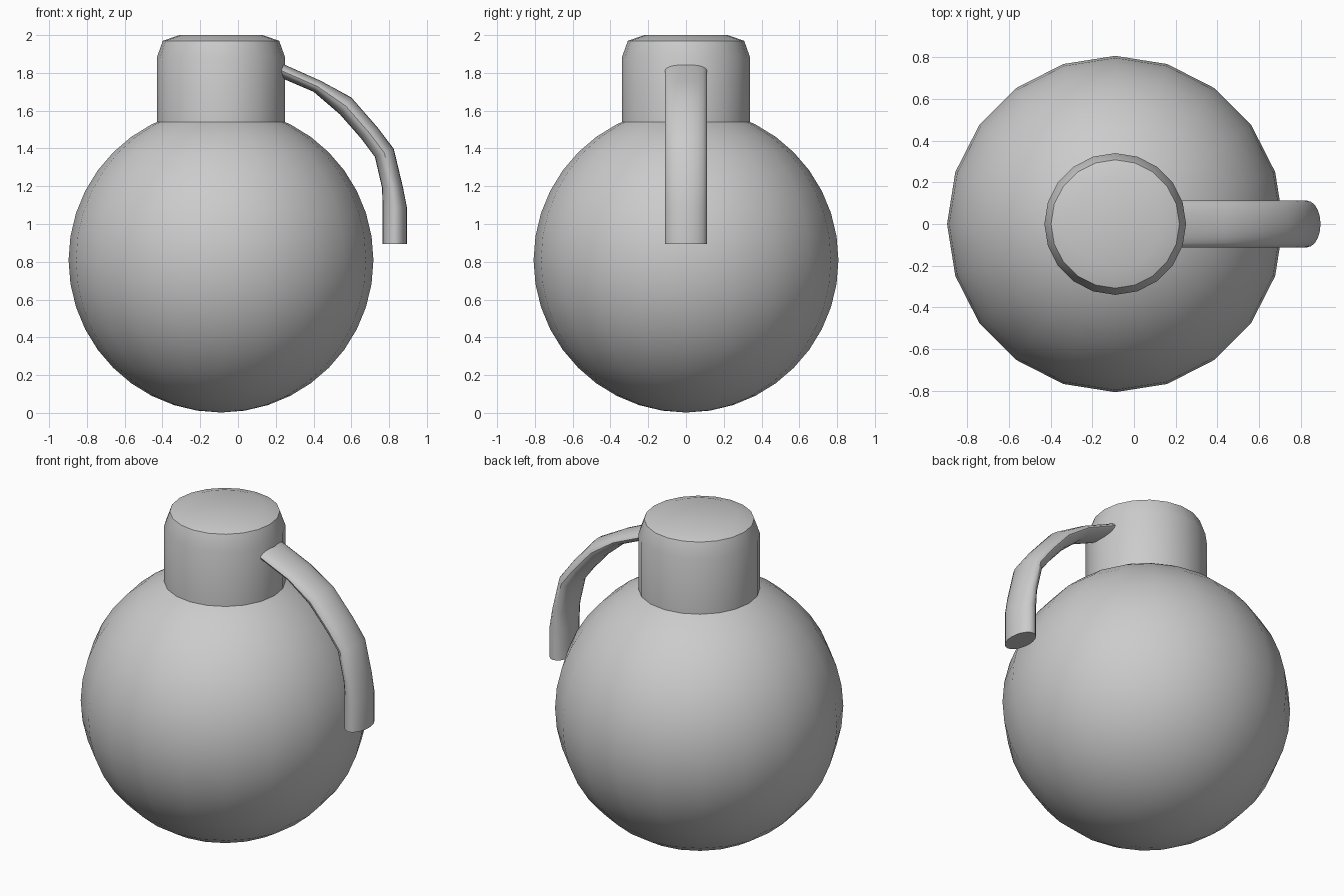
import bpy, bmesh, math
from mathutils import Vector

if "Cube" in bpy.data.objects:
    bpy.data.objects.remove(bpy.data.objects["Cube"])

CX = -0.09   # axis of the round body
SIDES = 20


def smooth(obj, angle=35):
    bpy.ops.object.select_all(action='DESELECT')
    obj.select_set(True)
    bpy.context.view_layer.objects.active = obj
    bpy.ops.object.shade_smooth_by_angle(angle=math.radians(angle))


def loft(name, rings, cap_ends=True):
    """Skin a list of closed point loops."""
    bm = bmesh.new()
    loops = [[bm.verts.new(p) for p in ring] for ring in rings]
    n = len(loops[0])
    for a, b in zip(loops, loops[1:]):
        for i in range(n):
            j = (i + 1) % n
            bm.faces.new((a[i], a[j], b[j], b[i]))
    if cap_ends:
        bm.faces.new(loops[0][::-1])
        bm.faces.new(loops[-1])
    bmesh.ops.recalc_face_normals(bm, faces=bm.faces)
    mesh = bpy.data.meshes.new(name)
    bm.to_mesh(mesh)
    bm.free()
    obj = bpy.data.objects.new(name, mesh)
    bpy.context.collection.objects.link(obj)
    smooth(obj)
    return obj


def angles(n):
    return [2 * math.pi * i / n for i in range(n)]


# Round body
bpy.ops.mesh.primitive_uv_sphere_add(segments=SIDES, ring_count=20, radius=0.807,
                                     location=(CX, 0, 0.809))
body = bpy.context.object
body.name = "body"
smooth(body)

# Neck cap with bevelled rim and slightly domed top
neck_profile = [(0.34, 1.52), (0.34, 1.88), (0.308, 1.97), (0.22, 2.0)]
loft("neck_cap", [[(CX + r * math.cos(a), r * math.sin(a), z) for a in angles(SIDES)]
                  for r, z in neck_profile])

# Curved lever: upper and lower edges of each elliptical section (x, z)
lever_edges = [
    ((0.13, 1.89), (0.10, 1.82)),
    ((0.25, 1.842), (0.225, 1.775)),
    ((0.44, 1.757), (0.40, 1.70)),
    ((0.60, 1.67), (0.54, 1.58)),
    ((0.74, 1.51), (0.65, 1.455)),
    ((0.825, 1.397), (0.725, 1.355)),
    ((0.873, 1.196), (0.763, 1.19)),
    ((0.895, 1.085), (0.765, 1.085)),
    ((0.895, 0.895), (0.765, 0.895)),
]
rings = []
for (x1, z1), (x2, z2) in lever_edges:
    top, low = Vector((x1, 0, z1)), Vector((x2, 0, z2))
    mid, half = (top + low) / 2, (top - low) / 2
    rings.append([mid + half * math.cos(a) + Vector((0, 0.112 * math.sin(a), 0))
                  for a in angles(SIDES)])
loft("lever", rings)
